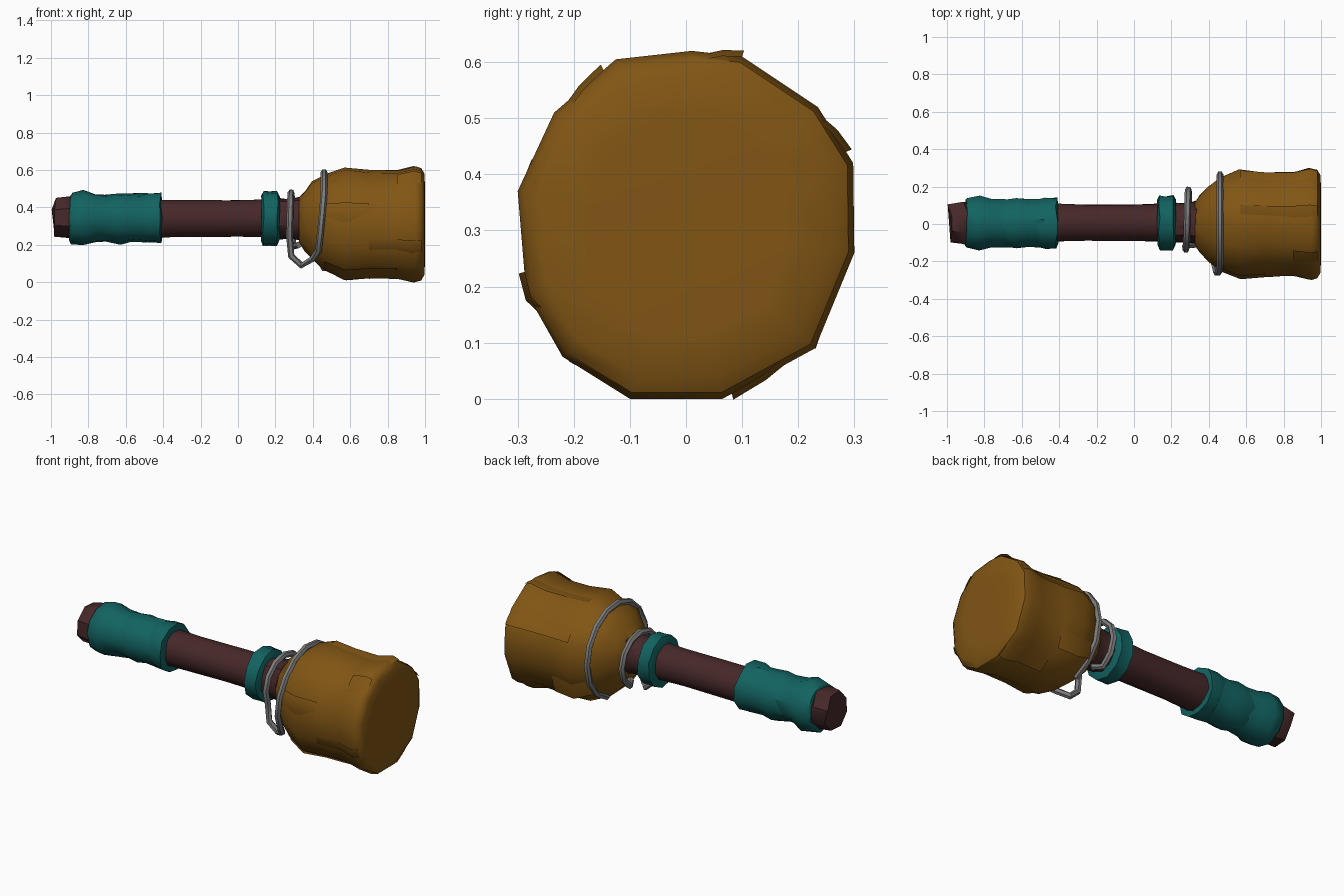
import bpy, bmesh, math, random

if "Cube" in bpy.data.objects:
    bpy.data.objects.remove(bpy.data.objects["Cube"])
random.seed(4)

def mat(name, c):
    m = bpy.data.materials.new(name)
    m.diffuse_color = (*c, 1)
    m.use_nodes = True
    m.node_tree.nodes["Principled BSDF"].inputs["Base Color"].default_value = m.diffuse_color
    return m

OCHRE = mat("ochre_hide", (0.22, 0.092, 0.007))
TEAL = mat("teal_wrap", (0.006, 0.125, 0.12))
WOOD = mat("dark_wood", (0.062, 0.021, 0.022))
GREY = mat("grey_cord", (0.2, 0.2, 0.205))

def finish(ob, m, angle=42):
    ob.data.materials.append(m)
    bpy.ops.object.select_all(action='DESELECT')
    ob.select_set(True)
    bpy.context.view_layer.objects.active = ob
    bpy.ops.object.shade_smooth_by_angle(angle=math.radians(angle))

def skin(name, rings, m, closed=True, angle=42):
    """Bridge a list of point rings into a surface; cap the ends when closed."""
    bm = bmesh.new()
    vs = [[bm.verts.new(p) for p in r] for r in rings]
    n = len(vs[0])
    for a, b in zip(vs, vs[1:]):
        for i in range(n if closed else n - 1):
            j = (i + 1) % n
            bm.faces.new((a[i], a[j], b[j], b[i]))
    if closed:
        bm.faces.new(vs[0][::-1])
        bm.faces.new(vs[-1])
        bmesh.ops.recalc_face_normals(bm, faces=bm.faces)
    me = bpy.data.meshes.new(name)
    bm.to_mesh(me)
    bm.free()
    ob = bpy.data.objects.new(name, me)
    bpy.context.collection.objects.link(ob)
    finish(ob, m, angle)
    return ob

def tube(name, prof, m, n=10, jr=0.0, jx=0.0, cy=0.008, cz=0.34):
    """Rough round bar along x; prof holds (x, radius)."""
    rings = []
    for x, r in prof:
        ring = []
        for i in range(n):
            a = 2 * math.pi * (i + 0.5) / n
            q = r + random.uniform(-jr, jr)
            ring.append((x + random.uniform(-jx, jx), cy + q * math.cos(a), cz + q * math.sin(a)))
        rings.append(ring)
    return skin(name, rings, m)

# handle with a chipped butt
tube("handle", [(-0.92, 0.104), (-0.42, 0.103), (-0.25, 0.1), (0.0, 0.1), (0.2, 0.105), (0.42, 0.105)], WOOD, 12, 0.003)
tube("handle_butt", [(-0.985, 0.108), (-0.9, 0.118), (-0.86, 0.105)], WOOD, 8, 0.006, 0.014, 0.005, 0.347)
tube("neck", [(0.2, 0.112), (0.27, 0.108), (0.345, 0.122)], WOOD, 10, 0.006, 0.006)

# wrapped grip (overlapping bands) and collar
for i, p in enumerate([
        [(-0.9, 0.122), (-0.89, 0.137), (-0.83, 0.149), (-0.76, 0.13), (-0.62, 0.125)],
        [(-0.72, 0.12), (-0.63, 0.139), (-0.57, 0.128), (-0.48, 0.13)],
        [(-0.52, 0.125), (-0.48, 0.137), (-0.415, 0.14), (-0.41, 0.11)]]):
    tube("grip_wrap_%d" % i, p, TEAL, 11, 0.006, 0.006, 0.006, 0.344)
tube("collar", [(0.125, 0.125), (0.135, 0.15), (0.17, 0.146), (0.21, 0.147), (0.222, 0.12)], TEAL, 11, 0.005, 0.004, 0.01, 0.342)

# hammer head: uneven many-sided outline (y, z) scaled along x
OUT = [(-0.1, 0), (0.065, 0), (0.23, 0.09), (0.3, 0.26), (0.298, 0.42), (0.235, 0.52), (0.1, 0.61),
       (0.01, 0.62), (-0.125, 0.605), (-0.235, 0.51), (-0.3, 0.37), (-0.285, 0.19), (-0.22, 0.075)]
PROF = [(0.325, 0.38), (0.36, 0.52), (0.4, 0.68), (0.46, 0.83), (0.57, 0.97), (0.7, 0.935),
        (0.85, 0.93), (0.94, 1.0), (0.98, 0.965), (0.997, 0.87)]

def at(x, s, t, k=1.0):
    i, f = int(t) % 13, t % 1
    a, b = OUT[i], OUT[(i + 1) % 13]
    y, z = a[0] + (b[0] - a[0]) * f, a[1] + (b[1] - a[1]) * f
    c = 0.31 + 0.025 * max(0, (0.57 - x) / 0.25)
    return (x, y * s * k, c + (z - 0.31) * s * k)

rings = [[at(x + (random.uniform(-0.01, 0.01) if 0.35 < x < 0.95 else 0), s, i,
             1 + (random.uniform(-0.018, 0.018) if x < 0.9 else 0)) for i in range(13)] for x, s in PROF]
rings.append([at(1.0, 0.6, i) for i in range(13)])
skin("hammer_head", rings, OCHRE)

# torn flaps lifting off the head
for k, (t0, w, i0, i1) in enumerate([(1.1, 0.7, 5, 9), (2.0, 0.6, 3, 6), (4.2, 0.7, 4, 9), (6.0, 0.8, 4, 9),
                                     (8.2, 0.7, 6, 9), (9.6, 0.7, 3, 6), (10.8, 0.6, 5, 9), (12.1, 0.6, 3, 7)]):
    skin("hide_flap_%d" % k, [[at(x, s, t0 + w * f, g) for f, g in ((0, 1.035), (0.5, 1.025), (1, 0.985))]
                              for x, s in PROF[i0:i1]], OCHRE, False)

# one loose cord: big loop over the head, link below, small loop on the neck
pts = []
for d in range(-72, 217, 24):
    a = math.radians(d)
    pts.append((0.46 - 0.03 * max(0, (d - 150) / 66), 0.265 * math.cos(a), 0.325 + 0.265 * math.sin(a)))
pts += [(0.4, -0.16, 0.125), (0.34, -0.11, 0.09), (0.285, -0.115, 0.14)]
for d in range(210, -61, -30):
    a = math.radians(d)
    pts.append((0.275 + 0.02 * (210 - d) / 270, 0.023 + 0.16 * math.cos(a), 0.325 + 0.155 * math.sin(a)))
pts.append((0.325, 0.05, 0.2))
cu = bpy.data.curves.new("cord", 'CURVE')
cu.dimensions = '3D'
cu.bevel_depth = 0.018
cu.bevel_resolution = 1
cu.use_fill_caps = True
sp = cu.splines.new('POLY')
sp.points.add(len(pts) - 1)
for p, q in zip(sp.points, pts):
    p.co = (*q, 1)
cord = bpy.data.objects.new("cord", cu)
bpy.context.collection.objects.link(cord)
bpy.ops.object.select_all(action='DESELECT')
cord.select_set(True)
bpy.context.view_layer.objects.active = cord
bpy.ops.object.convert(target='MESH')
finish(bpy.context.view_layer.objects.active, GREY, 50)
